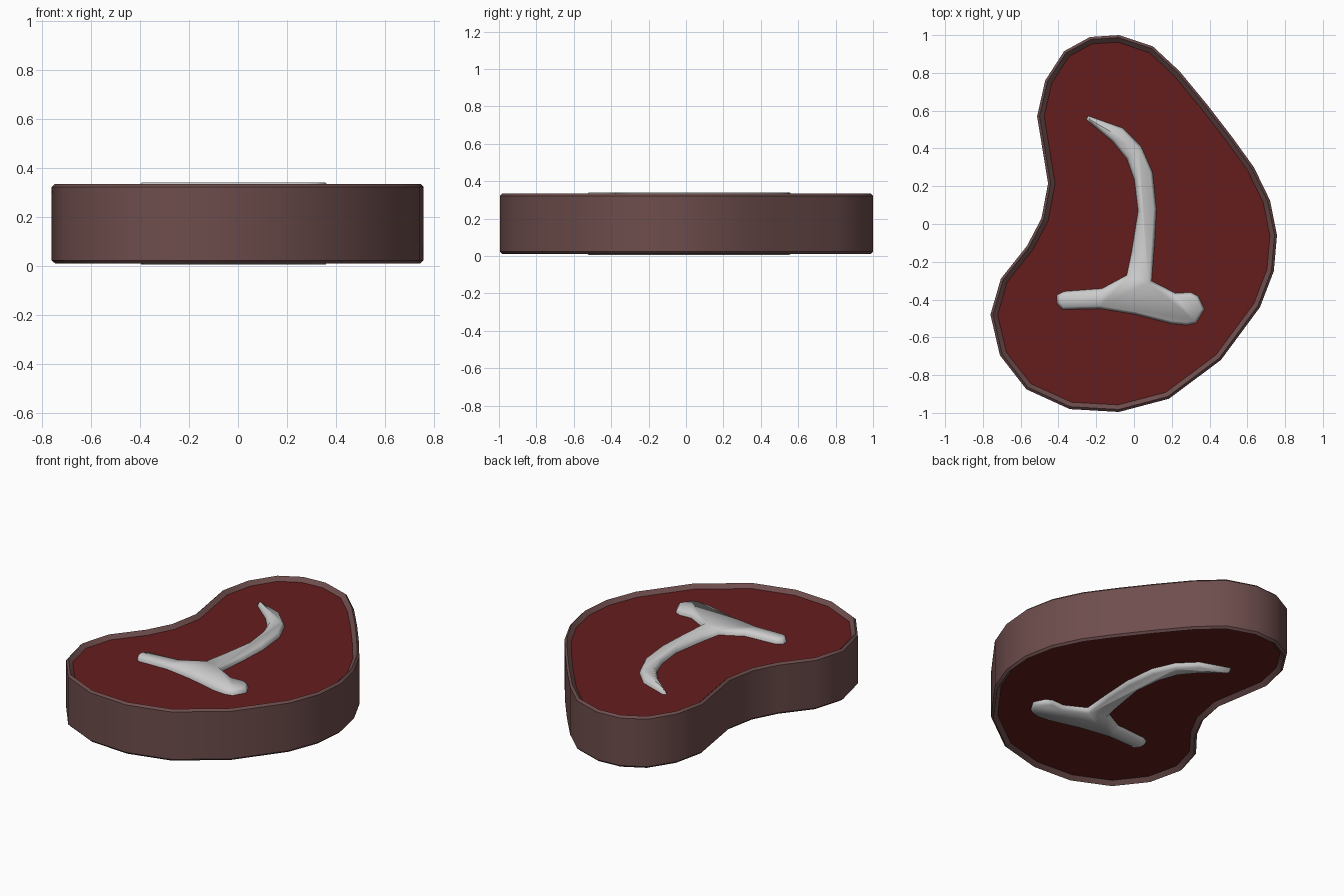
import bpy, bmesh, math
from mathutils import Vector

if "Cube" in bpy.data.objects:
    bpy.data.objects.remove(bpy.data.objects["Cube"])

# Clockwise top-view outlines
STEAK = [(-.08, 1), (.10, .94), (.24, .81), (.385, .635), (.52, .46), (.635, .30),
         (.72, .125), (.757, -.06), (.74, -.25), (.667, -.44), (.46, -.72), (.185, -.925),
         (-.08, -.995), (-.34, -.98), (-.57, -.875), (-.71, -.695), (-.76, -.48),
         (-.705, -.29), (-.566, -.115), (-.49, .03), (-.455, .215), (-.513, .57),
         (-.47, .76), (-.37, .915), (-.233, .99)]
BONE = [(-.24, .573), (-.06, .51), (.04, .41), (.10, .275), (.12, .08), (.11, -.11),
        (.095, -.30), (.22, -.365), (.30, -.36), (.34, -.38), (.375, -.45), (.33, -.525),
        (.28, -.537), (.20, -.53), (.005, -.48), (-.18, -.45), (-.38, -.455), (-.41, -.42),
        (-.41, -.375), (-.37, -.355), (-.17, -.34), (-.04, -.27), (-.015, -.15),
        (.02, .07), (0, .235), (-.04, .345), (-.115, .435), (-.235, .535), (-.257, .555)]
MID = .1725


def inset(points, d):
    """Move a clockwise outline inward by d with mitred corners."""
    pts = [Vector(p) for p in points]
    out = []
    for i, p in enumerate(pts):
        a = (p - pts[i - 1]).normalized()
        b = (pts[(i + 1) % len(pts)] - p).normalized()
        na, nb = Vector((a.y, -a.x)), Vector((b.y, -b.x))
        out.append(p + (na + nb) * d / max(1 + na.dot(nb), .6))
    return out


def slab(name, outline, upper, capped, color=None, angle=40):
    """Stack rings of (inset, z), mirrored about the mid height."""
    rings = [(d, 2 * MID - z) for d, z in reversed(upper)] + upper
    bm = bmesh.new()
    loops = [[bm.verts.new((p.x, p.y, z)) for p in inset(outline, d)] for d, z in rings]
    n = len(outline)
    for lo, hi in zip(loops, loops[1:]):
        for i in range(n):
            j = (i + 1) % n
            bm.faces.new((lo[i], hi[i], hi[j], lo[j]))
    if capped:
        bm.faces.new(loops[0])
        bm.faces.new(loops[-1][::-1])
    me = bpy.data.meshes.new(name)
    bm.to_mesh(me)
    bm.free()
    ob = bpy.data.objects.new(name, me)
    bpy.context.collection.objects.link(ob)
    if color:
        mat = bpy.data.materials.new(name)
        mat.diffuse_color = (*color, 1)
        mat.use_nodes = True
        mat.node_tree.nodes["Principled BSDF"].inputs["Base Color"].default_value = mat.diffuse_color
        me.materials.append(mat)
    bpy.ops.object.select_all(action='DESELECT')
    ob.select_set(True)
    bpy.context.view_layer.objects.active = ob
    bpy.ops.object.shade_smooth_by_angle(angle=math.radians(angle))
    return ob


# Seared outer rind with a lip sloping down to the meat
slab("rind", STEAK, [(0, .322), (.013, .335), (.038, .310)], False, (.155, .075, .073))
# Recessed red meat on both faces
slab("meat", STEAK, [(.036, .311)], True, (.13, .012, .012))
# T-shaped bone passing through both faces
slab("bone", BONE, [(0, .305), (.006, .325), (.016, .340)], True, None, 75)
